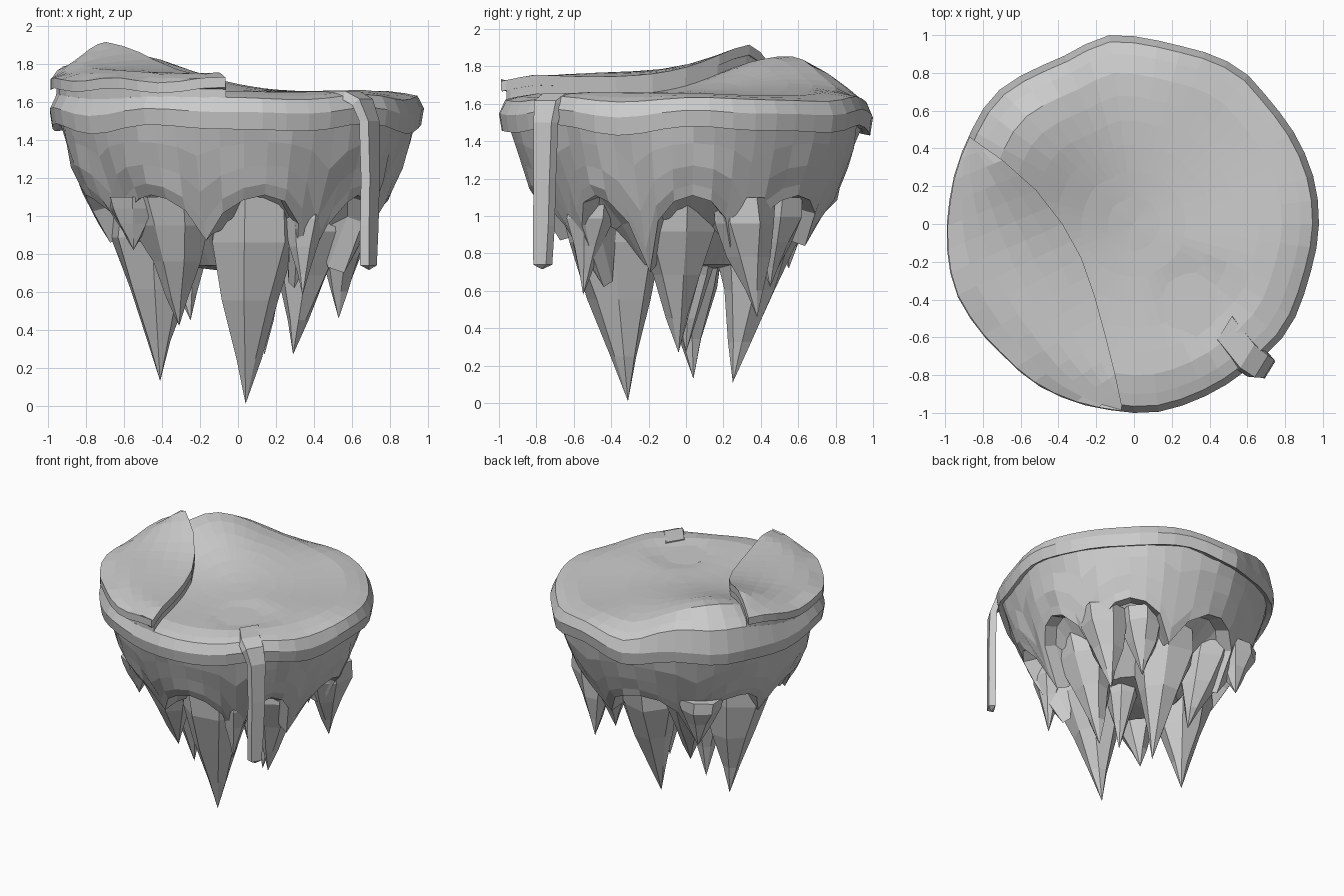
import bpy, math, random
from mathutils import Vector

if "Cube" in bpy.data.objects:
    bpy.data.objects.remove(bpy.data.objects["Cube"])

random.seed(4)
N = 48

def make(name, verts, faces):
    me = bpy.data.meshes.new(name)
    me.from_pydata([tuple(v) for v in verts], [], faces)
    me.validate()
    ob = bpy.data.objects.new(name, me)
    bpy.context.collection.objects.link(ob)
    # consistent outward normals
    import bmesh
    bm = bmesh.new()
    bm.from_mesh(me)
    bmesh.ops.recalc_face_normals(bm, faces=bm.faces)
    bm.to_mesh(me)
    bm.free()
    return ob

def loft(name, rings, start=None, end=None):
    """Closed rings joined by quads; start/end: apex point, or None for a flat cap."""
    n = len(rings[0])
    verts = [p for r in rings for p in r]
    faces = [(i*n+j, i*n+(j+1) % n, (i+1)*n+(j+1) % n, (i+1)*n+j)
             for i in range(len(rings)-1) for j in range(n)]
    for apex, o in ((start, 0), (end, (len(rings)-1)*n)):
        if apex is None:
            faces.append(tuple(range(o, o+n)))
        else:
            verts.append(apex)
            faces += [(o+j, o+(j+1) % n, len(verts)-1) for j in range(n)]
    return make(name, verts, faces)

def lerp_table(t, x):
    for (a, fa), (b, fb) in zip(t, t[1:]):
        if a <= x <= b:
            return fa + (fb-fa)*(x-a)/(b-a)
    return t[0][1] if x < t[0][0] else t[-1][1]

# plan outline of the island
OUT = [(.98, .05), (.95, .25), (.72, .65), (.57, .82), (.2, .95), (-.13, 1), (-.4, .87), (-.75, .68),
       (-.88, .45), (-.98, .1), (-.95, -.35), (-.7, -.69), (-.5, -.86), (-.13, -.985), (.1, -1),
       (.4, -.9), (.6, -.77), (.82, -.56), (.92, -.3)]
pol = sorted((math.degrees(math.atan2(y, x)), math.hypot(x, y)) for x, y in OUT)
pol = [(pol[-1][0]-360, pol[-1][1])] + pol + [(pol[0][0]+360, pol[0][1])]

def radius(deg):
    return lerp_table(pol, (deg+180) % 360 - 180)

def hill(x, y):
    return .21*math.exp(-((x+.62)**2+(y-.52)**2)/.2)

def ground(x, y):
    pond = .025*math.exp(-(((x-.37)**2+(y+.42)**2)/.05)**2)
    rim = max(0, math.hypot(x, y)-.82)
    return 1.655 + hill(x, y)*(1-rim*2.5) - .25*rim - pond + .012*math.sin(5*x+2)*math.sin(4*y)

def wave(deg, k=1.0):
    a = math.radians(deg)
    return k*(.018*math.sin(6*a+.5)+.012*math.sin(9*a+2))

# grass cap with overhanging scalloped rim
def cap_ring(f, zf):
    ring = []
    for j in range(N):
        d = j*360/N
        r = radius(d)*f
        x, y = r*math.cos(math.radians(d)), r*math.sin(math.radians(d))
        ring.append((x, y, zf(x, y, d)))
    return ring

rings = [cap_ring(.88, lambda x, y, d: 1.49),
         cap_ring(.955, lambda x, y, d: 1.475+wave(d)),
         cap_ring(.985, lambda x, y, d: 1.46+wave(d)),
         cap_ring(1.0, lambda x, y, d: 1.55+wave(d, .8))]
rings += [cap_ring(f, lambda x, y, d: ground(x, y)+wave(d, .6)*f**6)
          for f in (.965, .9, .8, .68, .55, .42, .28, .14)]
loft("grass_cap", rings, (0, 0, 1.49), (0, 0, ground(0, 0)))

# raised two-layer terrace on the left
EDGE = [(-.87, .46), (-.7, .34), (-.52, .18), (-.38, .0), (-.28, -.18), (-.21, -.38),
        (-.15, -.6), (-.1, -.8), (-.065, -.965)]

def edge_pt(u):
    s = u*(len(EDGE)-1)
    i = min(int(s), len(EDGE)-2)
    return Vector(EDGE[i]).lerp(Vector(EDGE[i+1]), s-i)

def slab(name, f, shift, lo, hi):
    nu, nv = 16, 6
    top, verts, faces = [], [], []
    for i in range(nu+1):
        u = i/nu
        d = 152 + u*(266.2-152)
        r = radius(d)*f
        rim = Vector((math.cos(math.radians(d)), math.sin(math.radians(d))))*r
        inner = edge_pt(u)*f + Vector((-shift, -shift*.5))
        top.append([inner.lerp(rim, v/nv) for v in range(nv+1)])
    for h in (lo, hi):
        for i, row in enumerate(top):
            for v, p in enumerate(row):
                ease = .02*math.sin(i*1.3)*(v == nv)
                verts.append((p.x, p.y, ground(p.x, p.y)+h+ease*.6))
    w, o = nv+1, (nu+1)*(nv+1)
    for i in range(nu):
        for v in range(nv):
            a = i*w+v
            faces += [(a, a+1, a+w+1, a+w), (o+a, o+a+w, o+a+w+1, o+a+1)]
        for a in (i*w, i*w+nv):
            faces.append((a, a+w, o+a+w, o+a))
    for v in range(nv):
        for a in (v, nu*w+v):
            faces.append((a, a+1, o+a+1, o+a))
    make(name, verts, faces)

slab("terrace_lower", .965, .012, -.05, .06)
slab("terrace_upper", .995, 0, .045, .1)

# rock shell with arched, toothed lower edge
TIPS = [(-146, .85), (-104, .87), (-56, .62), (-19, .70), (24, .76), (72, .84), (130, .72), (175, .86)]
PROF = [(.55, .50), (.7, .585), (.9, .69), (1.05, .77), (1.25, .86), (1.5, .93)]
ang = []
for i, (a, za) in enumerate(TIPS):
    b, zb = TIPS[(i+1) % len(TIPS)]
    b += 360 if b < a else 0
    for k in range(6):
        t = k/6
        z0 = za+(zb-za)*t
        ang.append((a+(b-a)*t, z0+(1.11-z0)*math.sin(math.pi*t)**.6))

def rock_pt(deg, z, f=1.0):
    r = (lerp_table(PROF, z)*f + random.uniform(-.012, .012))*(.35+.65*radius(deg)/.97)
    return (r*math.cos(math.radians(deg)), r*math.sin(math.radians(deg)), z)

rings = [[rock_pt(d, 1.51) for d, e in ang]]
for t in (.3, .6, .85, 1):
    rings.append([rock_pt(d, 1.51+(e-1.51)*t) for d, e in ang])
rings.append([rock_pt(d, e+.03, .84) for d, e in ang])
rings.append([rock_pt(d, .92+.2*(e-.9), .68) for d, e in ang])
rings.append([rock_pt(d, .74, .5) for d, e in ang])
loft("rock_body", rings, (0, 0, 1.51), (0, 0, .70))

# hanging rock spikes: base x, y, radius, tip x, y, z
SPIKES = [(.10, -.41, .28, .04, -.31, .01), (-.43, -.02, .27, -.41, .04, .13),
          (.06, .42, .26, .04, .25, .11), (.40, -.06, .24, .29, -.04, .27),
          (.55, .30, .20, .53, .38, .46), (-.34, -.42, .24, -.31, -.3, .42),
          (.36, -.50, .14, .34, -.55, .58), (-.34, .42, .24, -.25, .3, .45),
          (.12, .05, .2, .14, 0, .27), (-.5, .52, .18, -.49, .55, .72),
          (-.54, -.42, .16, -.55, -.45, .82), (.33, .48, .18, .3, .45, .62)]
for n, (bx, by, r, tx, ty, tz) in enumerate(SPIKES):
    base, tip = Vector((bx, by, 1.1)), Vector((tx, ty, tz))
    rings = []
    for t, f in ((0, .9), (.22, .88), (.5, .56), (.78, .24)):
        c = base.lerp(tip, t)
        rings.append([c + Vector((math.cos(a), math.sin(a), 0))*r*f*random.uniform(.85, 1.12)
                      for a in [math.tau*k/7+n for k in range(7)]])
    loft("rock_spike_%02d" % (n+1), rings, None, tip)

# pond surface
pond = [(.37+.23*math.cos(a), -.42+.21*math.sin(a)) for a in [math.tau*k/12 for k in range(12)]]
loft("pond", [[(x, y, z) for x, y in pond] for z in (1.60, 1.642)])

# stream and waterfall: centre, half width, thickness direction
T = Vector((.52, .85, 0))
O = Vector((.85, -.52, 0))
FALL = [((.48, -.55, 1.635), .09, (0, 0, 1)), ((.60, -.70, 1.635), .09, (0, 0, 1)),
        ((.66, -.745, 1.60), .085, (.6, -.37, .7)), ((.695, -.755, 1.50), .07, O),
        ((.70, -.76, 1.2), .062, O), ((.695, -.765, .95), .06, O), ((.69, -.77, .74), .05, O)]
rings = []
for c, w, d in FALL:
    c, d = Vector(c), Vector(d)*.024
    rings.append([c-T*w-d, c+T*w-d, c+T*w*.8+d, c-T*w*.8+d])
loft("waterfall", rings, None, Vector((.69, -.77, .715)))
